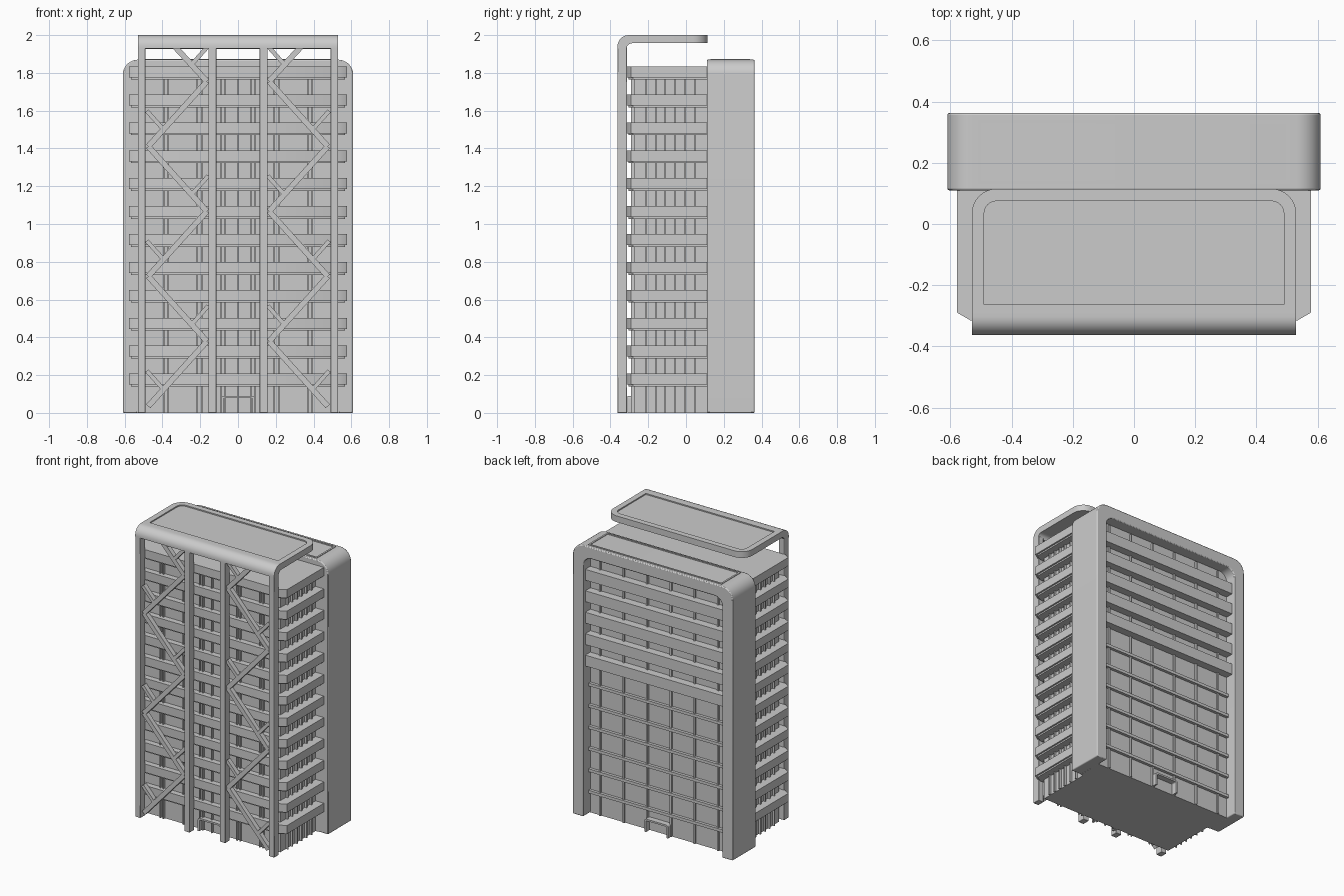
import bpy, bmesh, math
from mathutils import Vector

if "Cube" in bpy.data.objects:
    bpy.data.objects.remove(bpy.data.objects["Cube"])


def finish(name, bm, bevel=0.0):
    bmesh.ops.recalc_face_normals(bm, faces=bm.faces)
    me = bpy.data.meshes.new(name)
    bm.to_mesh(me)
    bm.free()
    ob = bpy.data.objects.new(name, me)
    bpy.context.collection.objects.link(ob)
    if bevel:
        m = ob.modifiers.new("edge_bevel", 'BEVEL')
        m.width, m.segments = bevel, 2
        m.limit_method, m.angle_limit = 'ANGLE', math.radians(40)
    bpy.ops.object.select_all(action='DESELECT')
    bpy.context.view_layer.objects.active = ob
    ob.select_set(True)
    bpy.ops.object.shade_smooth_by_angle(angle=math.radians(35))
    return ob


def box(bm, x0, x1, y0, y1, z0, z1):
    prism(bm, [(x0, y0), (x1, y0), (x1, y1), (x0, y1)], 'z', z0, z1)


def prism(bm, pts, axis, a, b, recess=None):
    """Extrude a 2D outline along an axis; recess=(inset, depth) sinks the far cap."""
    place = {'x': lambda p, h: (h, p[0], p[1]),
             'y': lambda p, h: (p[0], h, p[1]),
             'z': lambda p, h: (p[0], p[1], h)}[axis]
    lo = [bm.verts.new(place(p, a)) for p in pts]
    hi = [bm.verts.new(place(p, b)) for p in pts]
    n = len(pts)
    bm.faces.new(lo[::-1])
    cap = bm.faces.new(hi)
    for i in range(n):
        bm.faces.new((lo[i], lo[(i + 1) % n], hi[(i + 1) % n], hi[i]))
    if recess:
        bm.normal_update()
        bmesh.ops.inset_region(bm, faces=[cap], thickness=recess[0], use_even_offset=True)
        r = bmesh.ops.extrude_face_region(bm, geom=[cap])
        bmesh.ops.translate(bm, vec=(0, 0, -recess[1]),
                            verts=[v for v in r['geom'] if isinstance(v, bmesh.types.BMVert)])
        if cap.is_valid:
            bm.faces.remove(cap)


def arc(cx, cy, r, a0, a1, n=8):
    return [(cx + r * math.cos(math.radians(a0 + (a1 - a0) * i / n)),
             cy + r * math.sin(math.radians(a0 + (a1 - a0) * i / n))) for i in range(n + 1)]


def arch(hw, h, r, t, ti, ri):
    """Inverted U outline: half width, height, radius, leg and top thickness, inner radius."""
    outer = [(hw, 0)] + arc(hw - r, h - r, r, 0, 90) + arc(r - hw, h - r, r, 90, 180) + [(-hw, 0)]
    iw, ih = hw - t, h - ti
    inner = [(-iw, 0)] + arc(ri - iw, ih - ri, ri, 180, 90) + arc(iw - ri, ih - ri, ri, 90, 0) + [(iw, 0)]
    return outer + inner


# Rear arch frame with a framed panel on its top
bm = bmesh.new()
prism(bm, arch(0.61, 1.87, 0.08, 0.08, 0.08, 0.06), 'y', 0.11, 0.363)
finish("rear_arch", bm, 0.006)
bm = bmesh.new()
prism(bm, [(-0.51, 0.13), (0.51, 0.13), (0.51, 0.34), (-0.51, 0.34)], 'z', 1.84, 1.874, (0.012, 0.006))
finish("rear_roof_panel", bm)

# Tower core
bm = bmesh.new()
box(bm, -0.515, 0.515, -0.275, 0.12, 0, 1.80)
box(bm, -0.535, 0.535, 0.11, 0.285, 0, 1.80)
finish("core", bm)

# Floor bands with chamfered front corners, and the thin slab under each
FLOOR = 0.1478
band = [(-0.578, 0.115), (-0.578, -0.29), (-0.535, -0.315),
        (0.535, -0.315), (0.578, -0.29), (0.578, 0.115)]
slab = [(x * 0.98, y if y > 0 else y + 0.01) for x, y in band]
bm = bmesh.new()
for i in range(1, 13):
    z = i * FLOOR
    prism(bm, band, 'z', z + 0.002, z + 0.06)
    prism(bm, slab, 'z', z - 0.008, z + 0.002)
finish("floor_bands", bm)

# Rear bands: slim ledges on the lower floors, deep parapets on the upper ones
bm = bmesh.new()
for i in range(1, 12):
    z = i * FLOOR
    if i < 7:
        box(bm, -0.53, 0.53, 0.27, 0.305, z - 0.008, z + 0.012)
    else:
        box(bm, -0.535, 0.535, 0.27, 0.34, z - 0.005, z + 0.07)
finish("rear_bands", bm)

# Window mullions on all sides
bm = bmesh.new()
for s in (-1, 1):
    for x in (0.08, 0.205, 0.38):
        for d in (-0.012, 0.012):
            box(bm, s * x + d - 0.004, s * x + d + 0.004, -0.29, -0.27, 0, 1.78)
    for y in (-0.21, -0.16, -0.11, -0.06, -0.005, 0.05):
        x0, x1 = sorted((s * 0.51, s * 0.53))
        box(bm, x0, x1, y - 0.004, y + 0.004, 0, 1.78)
    for x in (0.09, 0.27, 0.45):
        box(bm, s * x - 0.006, s * x + 0.006, 0.28, 0.297, 0, 1.78)
box(bm, -0.004, 0.004, -0.29, -0.27, 0, 1.78)
finish("mullions", bm)

# Door surrounds, front and back
for name, y0, y1 in (("front_door", -0.31, -0.27), ("rear_door", 0.28, 0.325)):
    bm = bmesh.new()
    prism(bm, arch(0.09, 0.09, 0.015, 0.012, 0.012, 0.008), 'y', y0, y1)
    finish(name, bm)

# Canopy bend: rolled front edge joining the posts
bm = bmesh.new()
prof = [(-0.363, 1.93)] + arc(-0.303, 1.94, 0.06, 180, 90) + [(-0.285, 2.0), (-0.285, 1.957)] \
    + arc(-0.285, 1.927, 0.03, 90, 180)
prism(bm, prof, 'x', -0.53, 0.53)
finish("canopy_bend", bm)

# Canopy roof with rounded rear corners and sunken panel
bm = bmesh.new()
plan = [(-0.53, -0.303), (0.53, -0.303)] + arc(0.45, 0.035, 0.08, 0, 90) + arc(-0.45, 0.035, 0.08, 90, 180)
prism(bm, plan, 'z', 1.957, 2.0, (0.04, 0.008))
finish("canopy_roof", bm)

# Front posts
bm = bmesh.new()
for s in (-1, 1):
    for a, b in ((0.49, 0.53), (0.115, 0.157)):
        x0, x1 = sorted((s * a, s * b))
        box(bm, x0, x1, -0.363, -0.312, 0, 1.94)
finish("front_posts", bm, 0.003)


# Zigzag bracing with short struts above every node
def beam(bm, p, q, w=0.03):
    p, q = Vector(p), Vector(q)
    n = (q - p).normalized()
    o = Vector((-n.y, n.x)) * w / 2
    pts = [p + o, p - o, q - o, q + o]
    # trim at ground level
    prism(bm, [(v.x, max(v.y, 0)) for v in pts], 'y', -0.352, -0.32)


nodes = [(0.335, 1.94)] + [(0.165 if i % 2 == 0 else 0.475, 1.755 - 0.344 * i) for i in range(6)]
for side, s in (("left", -1), ("right", 1)):
    bm = bmesh.new()
    for p, q in zip(nodes, nodes[1:]):
        beam(bm, (s * p[0], p[1]), (s * q[0], q[1]))
    for x, z in nodes[1:]:
        inward = 1 if x < 0.3 else -1
        beam(bm, (s * (x + inward * 0.08), z + 0.09), (s * (x - inward * 0.008), z + 0.188), 0.022)
    finish(side + "_bracing", bm)
